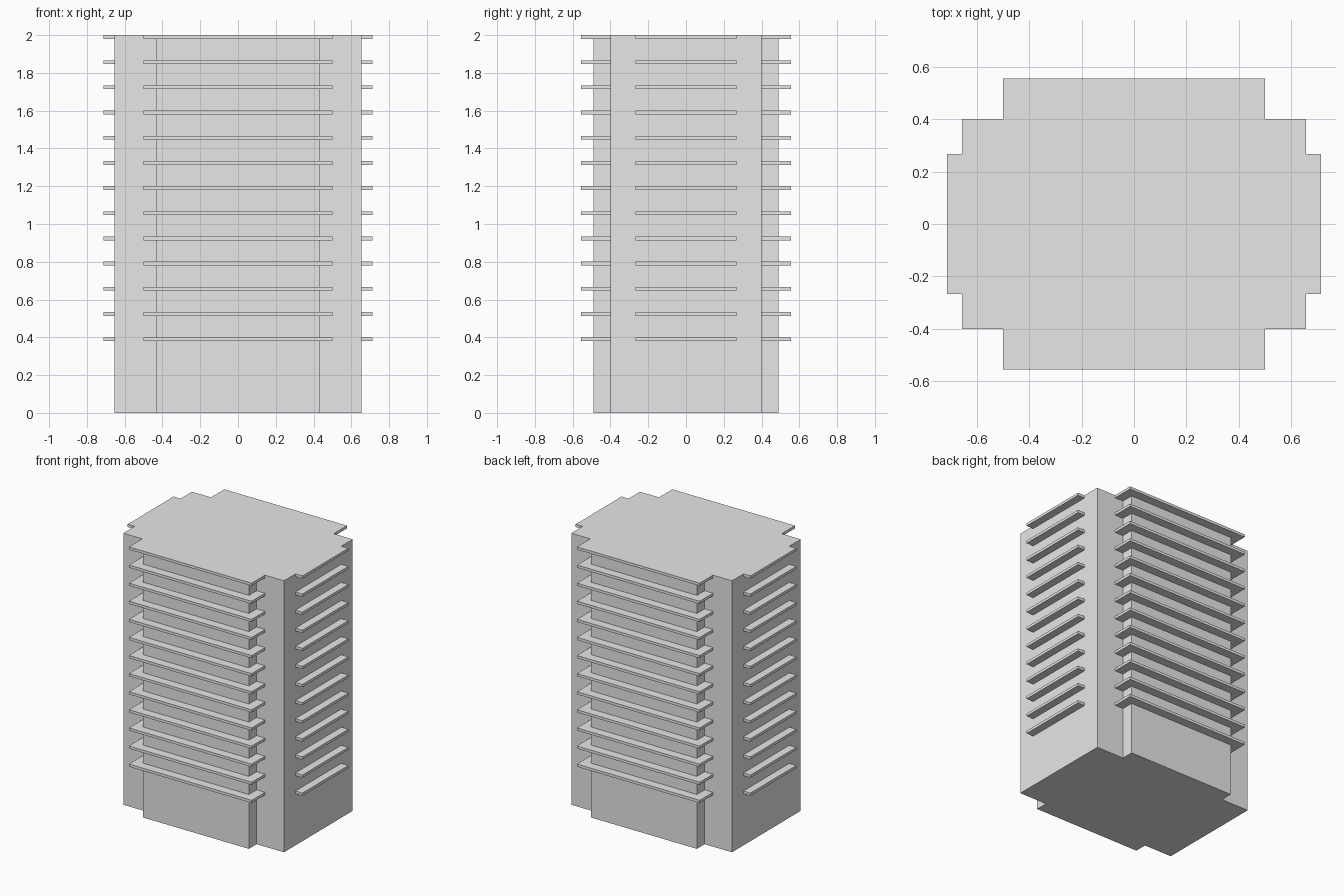
import bpy
import bmesh

cube = bpy.data.objects.get("Cube")
if cube:
    bpy.data.objects.remove(cube, do_unlink=True)

grey = bpy.data.materials.new("concrete_grey")
grey.use_nodes = True
grey.diffuse_color = (0.8, 0.8, 0.8, 1)
grey.node_tree.nodes["Principled BSDF"].inputs["Base Color"].default_value = (0.8, 0.8, 0.8, 1)

HEIGHT = 2.0
CORE_X, CORE_Y = 0.655, 0.40      # main block half sizes
BAY_X, BAY_Y = 0.432, 0.49        # projecting front and back bays
SLAB_X, SLAB_Y = 0.50, 0.555      # front and back balconies
SIDE_X, SIDE_Y = 0.712, 0.267     # side balconies
SLAB, STOREY, FLOORS = 0.02, 0.1333, 13


def prism(name, outline, levels, height):
    """Extrude a plan outline upward once for each base level."""
    bm = bmesh.new()
    for z in levels:
        face = bm.faces.new([bm.verts.new((x, y, z)) for x, y in outline])
        top = bmesh.ops.extrude_face_region(bm, geom=[face])["geom"]
        verts = [v for v in top if isinstance(v, bmesh.types.BMVert)]
        bmesh.ops.translate(bm, verts=verts, vec=(0, 0, height))
    bmesh.ops.recalc_face_normals(bm, faces=bm.faces)
    mesh = bpy.data.meshes.new(name)
    bm.to_mesh(mesh)
    bm.free()
    mesh.materials.append(grey)
    obj = bpy.data.objects.new(name, mesh)
    bpy.context.collection.objects.link(obj)
    return obj


# Tower body: one quarter of the plan, walked around all four quadrants
quarter = [(CORE_X, CORE_Y), (BAY_X, CORE_Y), (BAY_X, BAY_Y)]
plan = []
for sx, sy in ((1, 1), (-1, 1), (-1, -1), (1, -1)):
    corner = [(sx * x, sy * y) for x, y in quarter]
    plan += corner if sx * sy > 0 else corner[::-1]
prism("tower_body", plan, [0], HEIGHT)

# Balconies: slabs wrapping each bay, and plain strips on the sides
levels = [HEIGHT - SLAB - i * STOREY for i in range(FLOORS)]
for side, s in (("front", -1), ("back", 1)):
    wrap = [(-SLAB_X, CORE_Y), (-SLAB_X, SLAB_Y), (SLAB_X, SLAB_Y), (SLAB_X, CORE_Y),
            (BAY_X, CORE_Y), (BAY_X, BAY_Y), (-BAY_X, BAY_Y), (-BAY_X, CORE_Y)]
    prism(side + "_balconies", [(x, s * y) for x, y in wrap], levels, SLAB)
for side, s in (("left", 1), ("right", -1)):
    strip = [(CORE_X, -SIDE_Y), (SIDE_X, -SIDE_Y), (SIDE_X, SIDE_Y), (CORE_X, SIDE_Y)]
    prism(side + "_balconies", [(s * x, y) for x, y in strip], levels, SLAB)
